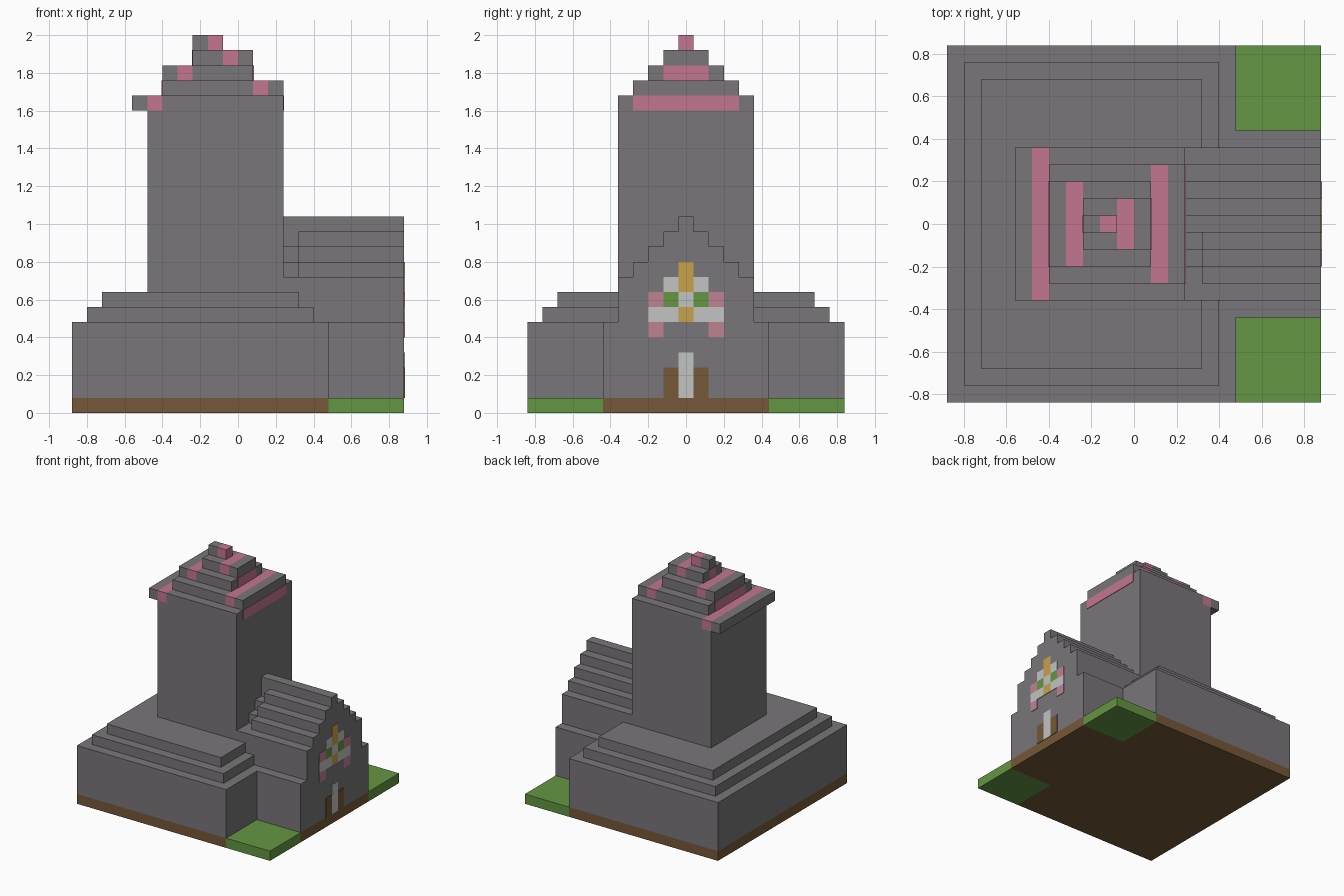
import bpy
import bmesh
from mathutils import Vector

cube = bpy.data.objects.get("Cube")
if cube:
    bpy.data.objects.remove(cube, do_unlink=True)

U = 0.08        # edge of one building block
PLATE = 0.05    # thickness of painted plates, in blocks


def material(name, rgb):
    m = bpy.data.materials.new(name)
    m.use_nodes = True
    m.diffuse_color = (*rgb, 1)
    m.node_tree.nodes["Principled BSDF"].inputs["Base Color"].default_value = (*rgb, 1)
    return m


STONE = material("grey stone", (0.19, 0.18, 0.19))
SOIL = material("brown soil", (0.178, 0.098, 0.04))
GRASS = material("green grass", (0.127, 0.305, 0.054))
ROSE = material("rose roof stripe", (0.55, 0.18, 0.285))
PALE_ROSE = material("pale rose glass", (0.515, 0.223, 0.283))
GOLD = material("gold glass", (0.57, 0.36, 0.07))
WHITE = material("white trim", (0.54, 0.55, 0.55))


def box(name, x, y, z, mat):
    """Box from (low, high) block ranges on each axis."""
    bm = bmesh.new()
    bmesh.ops.create_cube(bm, size=1)
    size = Vector([(r[1] - r[0]) * U for r in (x, y, z)])
    mid = Vector([(r[1] + r[0]) * U / 2 for r in (x, y, z)])
    for v in bm.verts:
        v.co = v.co * size + mid
    mesh = bpy.data.meshes.new(name)
    bm.to_mesh(mesh)
    bm.free()
    mesh.materials.append(mat)
    obj = bpy.data.objects.new(name, mesh)
    bpy.context.collection.objects.link(obj)
    return obj


def wide(half):
    return (-half, half)


# Ground slab with two grass corners
box("ground_hall", (-11, 6), wide(10.5), (0, 1), SOIL)
box("ground_porch", (6, 11), wide(5.5), (0, 1), SOIL)
box("grass_right", (6, 11), (-10.5, -5.5), (0, 1), GRASS)
box("grass_left", (6, 11), (5.5, 10.5), (0, 1), GRASS)

# Main hall with stepped top
box("hall", (-11, 6), wide(10.5), (1, 6), STONE)
box("hall_step_lower", (-10, 5), wide(9.5), (6, 7), STONE)
box("hall_step_upper", (-9, 4), wide(8.5), (7, 8), STONE)

# Tower
box("tower", (-6, 3), wide(4.5), (8, 20), STONE)

# Stepped tower roof: x range, half width, start of the rose stripe
tiers = [(-7, 3, 4.5, -6), (-5, 3, 3.5, 1), (-5, 1, 2.5, -4),
         (-3, 1, 1.5, -1), (-3, -1, 0.5, -2)]
for i, (x0, x1, half, s) in enumerate(tiers):
    z = (20 + i, 21 + i)
    box(f"roof_tier_{i + 1}_west", (x0, s), wide(half), z, STONE)
    box(f"roof_tier_{i + 1}_stripe", (s, s + 1), wide(half), z, ROSE)
    if s + 1 < x1:
        box(f"roof_tier_{i + 1}_east", (s + 1, x1), wide(half), z, STONE)
    # Rose end panel where the next tier stands flush above
    if i < 4:
        panel = (x1, x1 + PLATE) if i % 2 == 0 else (x0 - PLATE, x0)
        box(f"roof_end_panel_{i + 1}", panel, wide(half - 1), z, ROSE)

# Entrance wing with stepped gable, notched beside the tower
box("wing_base", (6, 11), wide(5.5), (1, 6), STONE)
box("wing_wall", (3, 11), wide(4.5), (6, 9), STONE)
for i in range(4):
    half = 3.5 - i
    z = (9 + i, 10 + i)
    box(f"wing_roof_{i + 1}", (4, 11), wide(half), z, STONE)
    box(f"wing_roof_join_{i + 1}", (3, 4), (-max(half - 1, 0.5), half), z, STONE)


# Painted plates on the entrance face
def plate(name, y, z, mat):
    box(name, (11, 11 + PLATE), y, z, mat)


def pair(name, y0, y1, z, mat):
    plate(name + "_left", (y0, y1), z, mat)
    plate(name + "_right", (-y1, -y0), z, mat)


plate("door", wide(0.5), (1, 4), WHITE)
pair("door_post", 0.5, 1.5, (1, 3), SOIL)
plate("window_gold_top", wide(0.5), (8, 10), GOLD)
plate("window_gold_bottom", wide(0.5), (6, 7), GOLD)
plate("window_centre", wide(0.5), (7, 8), WHITE)
pair("window_sill", 0.5, 2.5, (6, 7), WHITE)
pair("window_arch", 0.5, 1.5, (8, 9), WHITE)
pair("window_green", 0.5, 1.5, (7, 8), GRASS)
pair("window_rose_upper", 1.5, 2.5, (7, 8), PALE_ROSE)
pair("window_rose_lower", 1.5, 2.5, (5, 6), PALE_ROSE)
